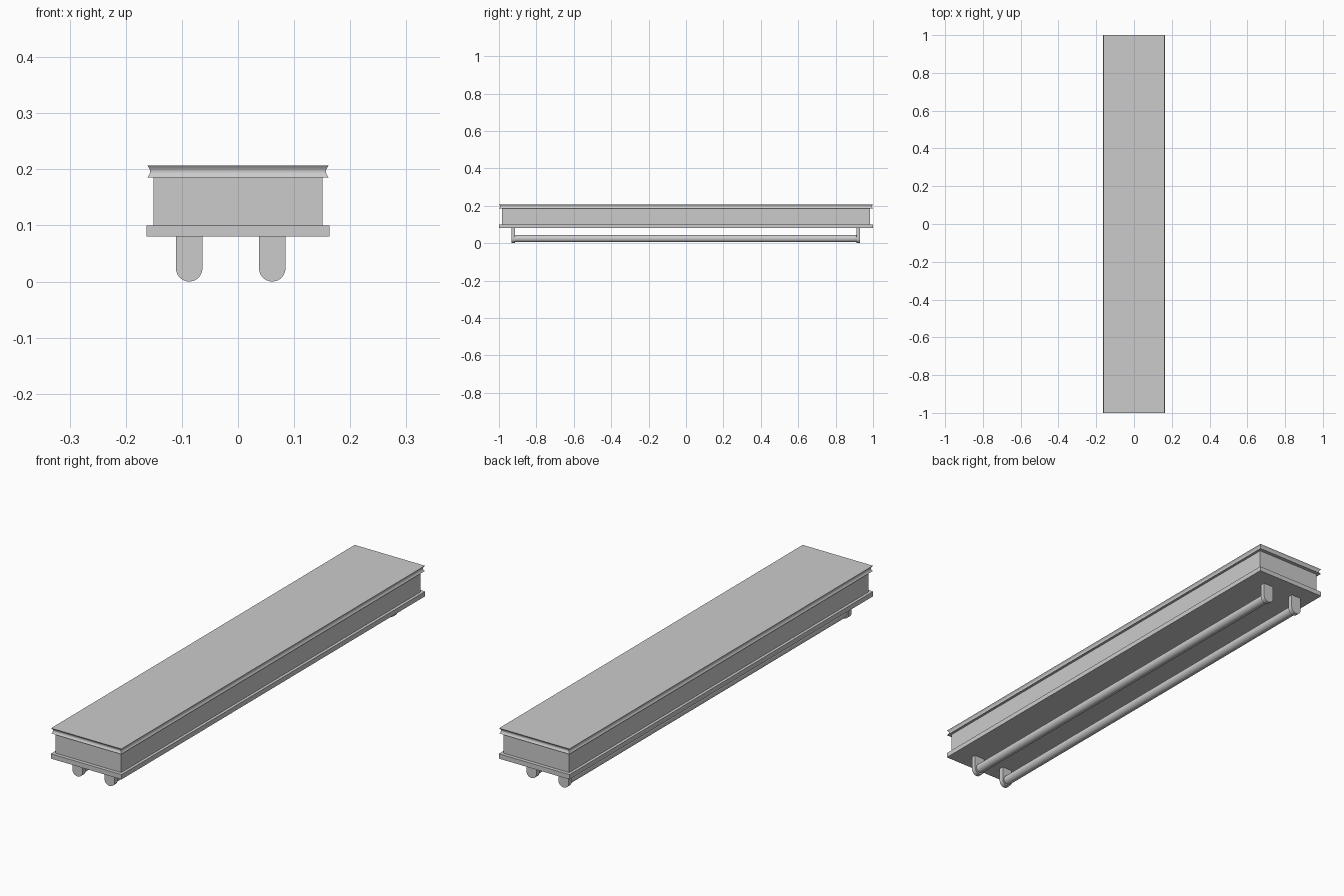
import bpy, bmesh, math

if "Cube" in bpy.data.objects:
    bpy.data.objects.remove(bpy.data.objects["Cube"])


def finish(name, bm, smooth=False):
    bmesh.ops.recalc_face_normals(bm, faces=bm.faces)
    mesh = bpy.data.meshes.new(name)
    bm.to_mesh(mesh)
    bm.free()
    ob = bpy.data.objects.new(name, mesh)
    bpy.context.collection.objects.link(ob)
    if smooth:
        bpy.ops.object.select_all(action='DESELECT')
        ob.select_set(True)
        bpy.context.view_layer.objects.active = ob
        bpy.ops.object.shade_smooth_by_angle(angle=math.radians(35))
    return ob


def loft(name, rings, smooth=False):
    """Skin a list of closed point rings and cap both ends."""
    bm = bmesh.new()
    loops = [[bm.verts.new(p) for p in ring] for ring in rings]
    n = len(loops[0])
    for a, b in zip(loops, loops[1:]):
        for i in range(n):
            j = (i + 1) % n
            bm.faces.new((a[i], a[j], b[j], b[i]))
    bm.faces.new(loops[0])
    bm.faces.new(loops[-1])
    return finish(name, bm, smooth)


def rect(hx, hy, z):
    return [(-hx, -hy, z), (hx, -hy, z), (hx, hy, z), (-hx, hy, z)]


def circle(x, y, z, r, n=32):
    return [(x + r * math.cos(2 * math.pi * i / n), y,
             z + r * math.sin(2 * math.pi * i / n)) for i in range(n)]


# Fixture housing: reflector plate and ballast box
loft("reflector_plate", [rect(0.163, 1.0, 0.08), rect(0.163, 1.0, 0.10)])
loft("ballast_box", [rect(0.151, 0.985, 0.10), rect(0.151, 0.985, 0.185)])

# Top cap with a concave groove around its rim
cap = []
for i in range(9):
    t = i / 8
    inset = 0.0055 * math.sin(math.pi * t)
    cap.append(rect(0.162 - inset, 1.0 - inset, 0.185 + 0.022 * t))
loft("top_cap", cap, smooth=True)

# Lamp sockets with rounded lower ends, and the tubes between them
R = 0.0235
for side, x in (("left", -0.087), ("right", 0.061)):
    arc = [(x + R * math.cos(a), R + R * math.sin(a))
           for a in (math.pi + math.pi * i / 20 for i in range(21))]
    outline = [(x - R, 0.08)] + arc + [(x + R, 0.08)]
    for end, y0, y1 in (("front", -0.933, -0.913), ("back", 0.911, 0.931)):
        loft(f"{side}_{end}_socket",
             [[(px, y, pz) for px, pz in outline] for y in (y0, y1)], smooth=True)
    profile = [(-0.915, 0.017), (-0.908, 0.0195), (-0.904, 0.0195),
               (0.902, 0.0195), (0.906, 0.0195), (0.913, 0.017)]
    loft(f"{side}_tube", [circle(x, y, 0.0245, r) for y, r in profile], smooth=True)
